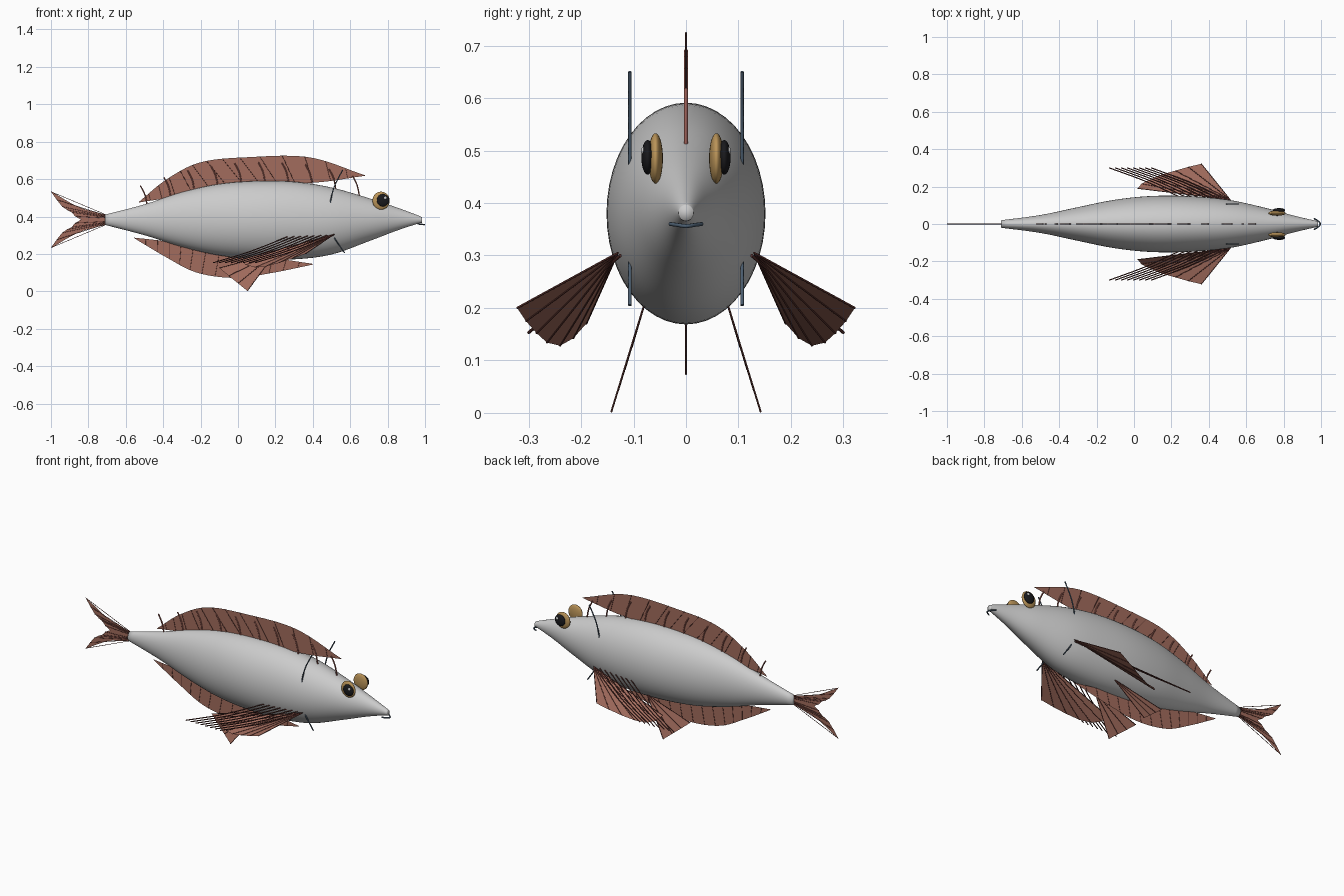
import bpy, bmesh, math
from mathutils import Vector

if "Cube" in bpy.data.objects:
    bpy.data.objects.remove(bpy.data.objects["Cube"])


def material(name, rgb):
    m = bpy.data.materials.new(name)
    m.diffuse_color = (*rgb, 1)
    m.use_nodes = True
    m.node_tree.nodes["Principled BSDF"].inputs["Base Color"].default_value = m.diffuse_color
    return m


FIN = material("fin_brown", (0.36, 0.15, 0.11))
RAY = material("ray_dark", (0.10, 0.03, 0.025))
SPINE = material("spine_red", (0.30, 0.10, 0.08))
GOLD = material("iris_gold", (0.50, 0.30, 0.10))
BLACK = material("pupil_black", (0.01, 0.01, 0.012))
WHITE = material("glint_white", (0.9, 0.9, 0.9))
SLATE = material("slate", (0.07, 0.11, 0.16))


def smooth_path(pts, n):
    """Catmull-Rom through pts, n + 1 samples."""
    p = [Vector(q) for q in pts]
    p = [2 * p[0] - p[1]] + p + [2 * p[-1] - p[-2]]
    out = []
    for i in range(n + 1):
        t = i / n * (len(p) - 3)
        k = min(int(t), len(p) - 4)
        t -= k
        a, b, c, d = p[k:k + 4]
        out.append(0.5 * (2 * b + (c - a) * t + (2 * a - 5 * b + 4 * c - d) * t * t
                          + (3 * b - a - 3 * c + d) * t ** 3))
    return out


def mesh_object(name, verts, faces, mat=None, smooth=False):
    me = bpy.data.meshes.new(name)
    me.from_pydata([tuple(v) for v in verts], [], faces)
    bm = bmesh.new()
    bm.from_mesh(me)
    bmesh.ops.recalc_face_normals(bm, faces=bm.faces)
    bm.to_mesh(me)
    bm.free()
    if smooth:
        me.polygons.foreach_set("use_smooth", [True] * len(me.polygons))
    if mat:
        me.materials.append(mat)
    ob = bpy.data.objects.new(name, me)
    bpy.context.collection.objects.link(ob)
    return ob


def tubes(name, paths, radius, mat):
    cu = bpy.data.curves.new(name, 'CURVE')
    cu.dimensions = '3D'
    cu.bevel_depth = radius
    cu.bevel_resolution = 1
    cu.use_fill_caps = True
    for path in paths:
        sp = cu.splines.new('POLY')
        sp.points.add(len(path) - 1)
        for pt, co in zip(sp.points, path):
            pt.co = (*co, 1)
    cu.materials.append(mat)
    ob = bpy.data.objects.new(name, cu)
    bpy.context.collection.objects.link(ob)


def strip_fin(name, lower, upper, n=28):
    """Sheet between two smooth edges in the y = 0 plane, with rays."""
    lo = smooth_path([(x, 0, z) for x, z in lower], n)
    up = smooth_path([(x, 0, z) for x, z in upper], n)
    faces = [(i, i + 1, n + 2 + i, n + 1 + i) for i in range(n)]
    mesh_object(name, lo + up, faces, FIN)
    tubes(name + "_rays", [(lo[i], up[i]) for i in range(2, n, 2)], 0.0015, RAY)


def fan_fin(name, root, edge):
    """Sheet fanning out from one root point, with rays."""
    pts = [Vector(root)] + [Vector(e) for e in edge]
    mesh_object(name, pts, [(0, i, i + 1) for i in range(1, len(pts) - 1)], FIN)
    tubes(name + "_rays", [(pts[0], p) for p in pts[1:]], 0.002, RAY)


def ellipsoid(name, loc, scale, mat):
    bpy.ops.mesh.primitive_uv_sphere_add(segments=32, ring_count=16, radius=1, location=loc)
    ob = bpy.context.object
    ob.name = name
    ob.scale = scale
    bpy.ops.object.shade_smooth()
    ob.data.materials.append(mat)


# Body: elliptical sections (x, top z, bottom z, half width)
stations = [(-0.71, 0.410, 0.355, 0.020), (-0.5, 0.465, 0.300, 0.048), (-0.3, 0.530, 0.238, 0.090),
            (-0.1, 0.574, 0.192, 0.130), (0.1, 0.590, 0.172, 0.150), (0.3, 0.586, 0.171, 0.148),
            (0.5, 0.555, 0.197, 0.130), (0.7, 0.498, 0.268, 0.087), (0.85, 0.448, 0.325, 0.046),
            (0.96, 0.407, 0.361, 0.020), (0.985, 0.396, 0.366, 0.014)]
SEG = 48
flat = smooth_path([s[:3] for s in stations], 60)
wide = smooth_path([(s[0], s[3], 0) for s in stations], 60)
verts = []
for f, w in zip(flat, wide):
    for k in range(SEG):
        a = 2 * math.pi * k / SEG
        verts.append((f.x, w.y * math.cos(a), (f.y + f.z) / 2 + (f.y - f.z) / 2 * math.sin(a)))
faces = [(r * SEG + k, r * SEG + (k + 1) % SEG, (r + 1) * SEG + (k + 1) % SEG, (r + 1) * SEG + k)
         for r in range(60) for k in range(SEG)]
faces += [tuple(range(SEG)), tuple(range(60 * SEG, 61 * SEG))]
mesh_object("body", verts, faces, smooth=True)


def body_top(x):
    return min(flat, key=lambda f: abs(f.x - x)).y


# Dorsal and anal fins
strip_fin("dorsal_fin",
          [(-0.53, 0.475), (-0.35, 0.505), (-0.1, 0.565), (0.15, 0.58), (0.42, 0.582), (0.68, 0.618)],
          [(-0.53, 0.478), (-0.38, 0.60), (-0.2, 0.69), (0.05, 0.717), (0.38, 0.717), (0.68, 0.62)])
strip_fin("anal_fin",
          [(-0.555, 0.287), (-0.38, 0.265), (-0.2, 0.215), (0.0, 0.185), (0.2, 0.175), (0.4, 0.147)],
          [(-0.555, 0.284), (-0.38, 0.18), (-0.22, 0.10), (-0.02, 0.072), (0.18, 0.098), (0.4, 0.143)])

# Dorsal spines
spines = []
for i in range(10):
    x = -0.5 + i * 0.126
    z = body_top(x)
    spines.append(smooth_path([(x - 0.022, 0, z + 0.1), (x + 0.003, 0, z + 0.05), (x + 0.016, 0, z - 0.015)], 6))
tubes("dorsal_spines", spines, 0.004, SPINE)

# Forked tail fin: upper and lower lobes meeting in the notch
outer = smooth_path([(-0.70, 0, 0.026), (-0.85, 0, 0.067), (-1.0, 0, 0.152)], 8)
inner = smooth_path([(-0.70, 0, 0), (-0.84, 0, 0), (-0.89, 0, 0.040), (-0.94, 0, 0.070), (-1.0, 0, 0.150)], 8)
for label, s in (("upper", 1), ("lower", -1)):
    pts = [Vector((p.x, 0, 0.383 + s * p.z)) for p in outer + inner]
    mesh_object("tail_fin_" + label, pts, [(i, i + 1, i + 10, i + 9) for i in range(8)], FIN)
    tubes("tail_rays_" + label, [((-0.70, 0, 0.383 + s * 0.003 * k), pts[9 + k]) for k in range(3, 9)],
          0.0015, RAY)

for side, s in (("right", -1), ("left", 1)):
    # Pectoral fin and its trailing filaments
    fan_fin("pectoral_fin_" + side, (0.515, s * 0.13, 0.305),
            [(0.36, s * 0.322, 0.20), (0.29, s * 0.305, 0.175), (0.22, s * 0.285, 0.152),
             (0.15, s * 0.265, 0.134), (0.09, s * 0.24, 0.128), (0.04, s * 0.215, 0.142),
             (0.02, s * 0.19, 0.17)])
    filaments = []
    for i in range(8):
        d = i * 0.032
        filaments.append(smooth_path([(0.285 + d, s * 0.125, 0.30), (0.07 + d, s * 0.225, 0.215),
                                      (-0.132 + d, s * 0.30, 0.153)], 6))
    tubes("pectoral_filaments_" + side, filaments, 0.003, RAY)

    # Pelvic fin
    fan_fin("pelvic_fin_" + side, (0.2, s * 0.08, 0.205),
            [(x, s * (0.08 + (0.2 - z) * 0.315), z)
             for x, z in ((0.05, 0.002), (0.0, 0.043), (-0.05, 0.083), (-0.10, 0.125))])

    # Gill arc
    tubes("gill_arc_" + side, [smooth_path([(x, s * 0.107, z) for x, z in
          ((0.56, 0.65), (0.515, 0.56), (0.492, 0.465), (0.488, 0.38), (0.508, 0.30), (0.57, 0.205))], 20)],
          0.0035, SLATE)

    # Eye
    ellipsoid("eye_" + side, (0.765, s * 0.058, 0.485), (0.046, 0.014, 0.048), GOLD)
    ellipsoid("pupil_" + side, (0.775, s * 0.073, 0.487), (0.033, 0.012, 0.033), BLACK)
    ellipsoid("eye_glint_" + side, (0.787, s * 0.081, 0.499), (0.008, 0.005, 0.008), WHITE)

# Mouth
tubes("mouth", [smooth_path([(0.962, -0.03, 0.36), (0.985, -0.015, 0.358), (0.996, 0, 0.356),
                             (0.985, 0.015, 0.358), (0.962, 0.03, 0.36)], 12)], 0.004, SLATE)
